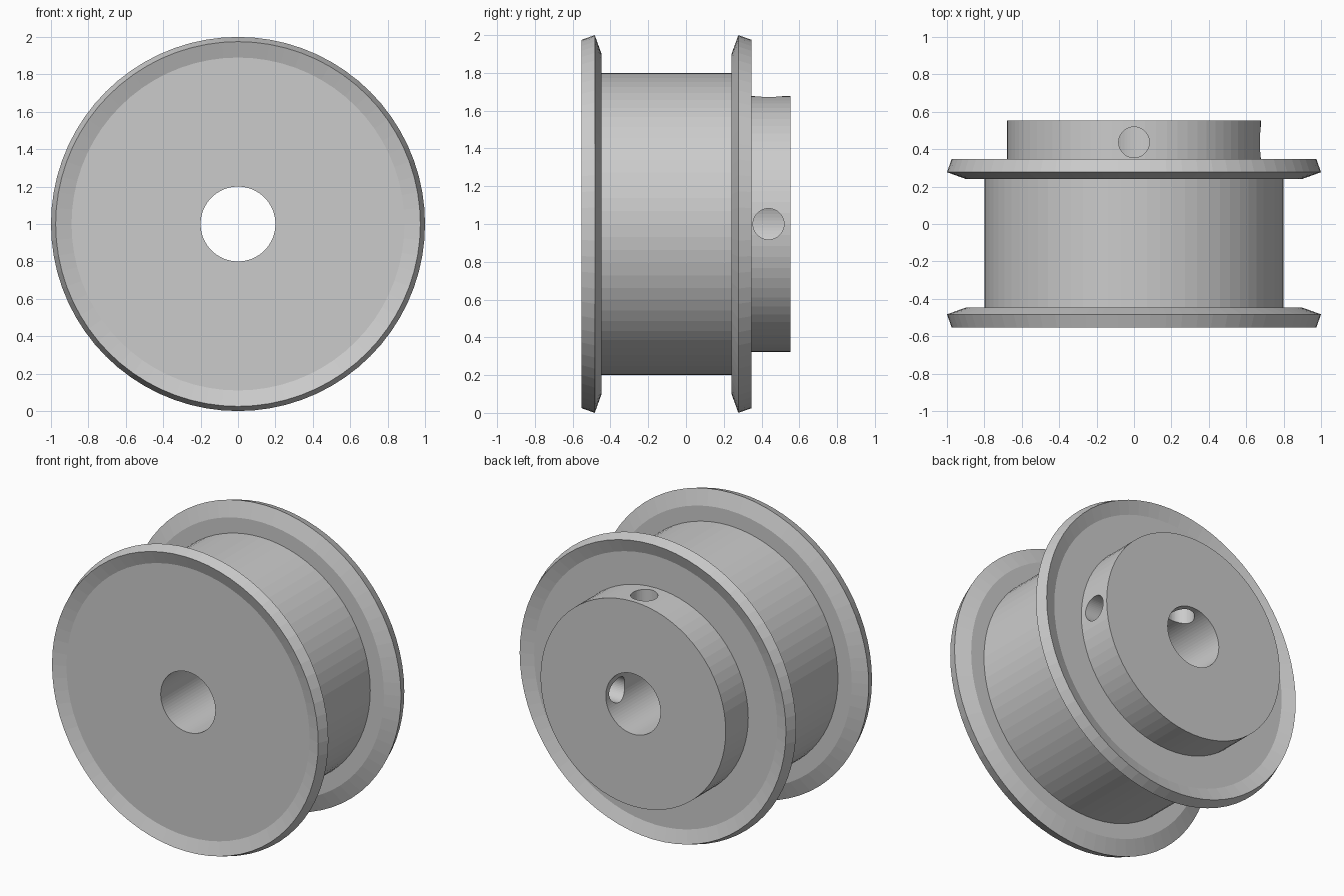
import bpy, bmesh, math
from mathutils import Vector

SEGMENTS = 72
CENTRE = Vector((0, 0, 1))
BORE = 0.2
HALF = 0.553          # half of the overall width
SHEET = 0.07          # flange thickness
DISH = 0.036          # how far the flange rim is bent outwards

cube = bpy.data.objects.get("Cube")
if cube:
    bpy.data.objects.remove(cube, do_unlink=True)


def lathe(name, profile):
    """Revolve a closed (radius, y) outline around the y axis."""
    bm = bmesh.new()
    verts = [bm.verts.new((r, y, 0)) for r, y in profile]
    edges = [bm.edges.new((v, verts[i - 1])) for i, v in enumerate(verts)]
    bmesh.ops.spin(bm, geom=verts + edges, cent=(0, 0, 0), axis=(0, 1, 0),
                   angle=math.tau, steps=SEGMENTS)
    bmesh.ops.remove_doubles(bm, verts=bm.verts[:], dist=1e-4)
    bmesh.ops.recalc_face_normals(bm, faces=bm.faces[:])
    bmesh.ops.translate(bm, verts=bm.verts[:], vec=CENTRE)
    mesh = bpy.data.meshes.new(name)
    bm.to_mesh(mesh)
    bm.free()
    obj = bpy.data.objects.new(name, mesh)
    bpy.context.collection.objects.link(obj)
    return obj


def flange(name, inner, side):
    """Dished sheet ring; inner is the y of the face that meets the drum."""
    outline = [(BORE, 0), (0.9, 0), (1.0, DISH), (0.975, DISH + SHEET),
               (0.89, SHEET + 0.006), (BORE, SHEET + 0.006)]
    return lathe(name, [(r, inner + side * d) for r, d in outline])


def tube(name, radius, start, end):
    return lathe(name, [(BORE, start), (radius, start), (radius, end), (BORE, end)])


def drill(target, direction, y, radius):
    """Cut a radial hole from the bore out through one wall."""
    axis = Vector(direction)
    bpy.ops.mesh.primitive_cylinder_add(
        vertices=48, radius=radius, depth=0.9,
        location=CENTRE + Vector((0, y, 0)) + axis * 0.45,
        rotation=axis.to_track_quat('Z', 'Y').to_euler())
    cutter = bpy.context.object
    cutter.hide_render = True
    mod = target.modifiers.new("screw_hole", 'BOOLEAN')
    mod.operation = 'DIFFERENCE'
    mod.solver = 'EXACT'
    mod.object = cutter
    bpy.context.view_layer.objects.active = target
    bpy.ops.object.modifier_apply(modifier=mod.name)
    bpy.data.objects.remove(cutter, do_unlink=True)


# Belt drum between two dished flanges
front_inner, rear_inner = -0.447, 0.241
tube("belt_drum", 0.8, front_inner, rear_inner)
flange("front_flange", front_inner, -1)
flange("rear_flange", rear_inner, 1)

# Rear hub with two set-screw holes at right angles
hub = tube("hub", 0.678, rear_inner + SHEET + 0.006, HALF)
for direction in ((0, 0, 1), (1, 0, 0)):
    drill(hub, direction, 0.437, 0.082)
